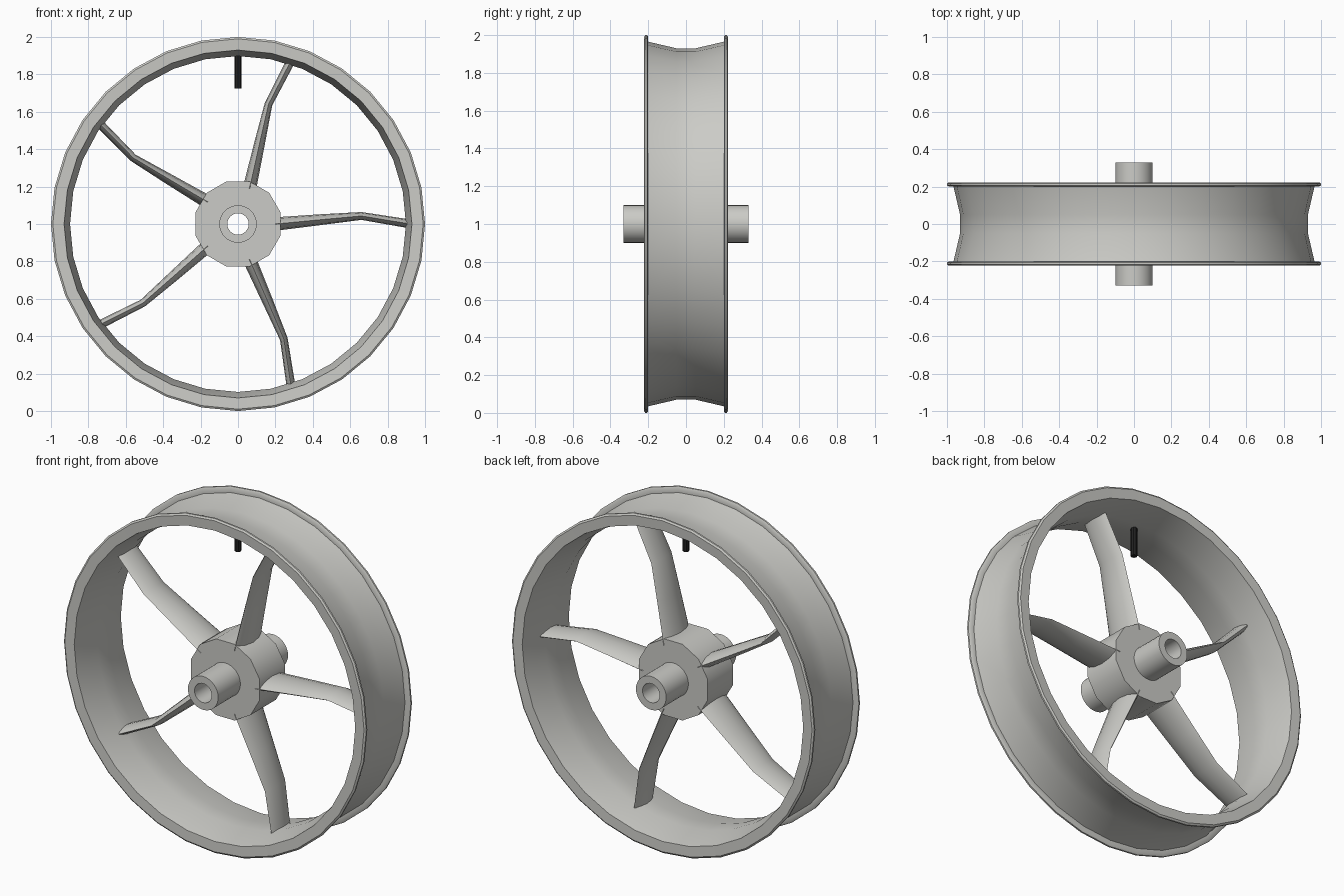
import bpy, bmesh
from math import pi, sin, cos, radians
from mathutils import Matrix, Vector

cube = bpy.data.objects.get("Cube")
if cube:
    bpy.data.objects.remove(cube, do_unlink=True)

CENTRE = Vector((0, 0, 1))


def material(name, colour):
    mat = bpy.data.materials.new(name)
    mat.use_nodes = True
    mat.diffuse_color = (*colour, 1)
    mat.node_tree.nodes["Principled BSDF"].inputs["Base Color"].default_value = (*colour, 1)
    return mat


metal = material("light grey metal", (0.6, 0.6, 0.57))
rubber = material("black rubber", (0.015, 0.015, 0.015))


def finish(name, bm, mat, angle=35):
    bmesh.ops.recalc_face_normals(bm, faces=bm.faces)
    mesh = bpy.data.meshes.new(name)
    bm.to_mesh(mesh)
    bm.free()
    mesh.materials.append(mat)
    obj = bpy.data.objects.new(name, mesh)
    bpy.context.collection.objects.link(obj)
    bpy.ops.object.select_all(action="DESELECT")
    obj.select_set(True)
    bpy.context.view_layer.objects.active = obj
    bpy.ops.object.shade_smooth_by_angle(angle=radians(angle))
    return obj


def bridge(bm, a, b):
    for i in range(len(a)):
        j = (i + 1) % len(a)
        bm.faces.new((a[i], a[j], b[j], b[i]))


def lathe(name, profile, sides, mat, turn=0.0, angle=35):
    """Spin a closed (radius, y) outline about the wheel axis."""
    bm = bmesh.new()
    rings = []
    for k in range(sides):
        t = 2 * pi * k / sides + turn
        rings.append([bm.verts.new(CENTRE + Vector((r * cos(t), y, r * sin(t))))
                      for r, y in profile])
    for k in range(sides):
        bridge(bm, rings[k], rings[(k + 1) % sides])
    return finish(name, bm, mat, angle)


# Rim: half outline from the outer channel over the lip to the inner wall, mirrored
half = [(0.93, 0.05), (0.965, 0.2), (0.99, 0.2), (1.0, 0.206), (1.0, 0.216),
        (0.99, 0.223), (0.93, 0.22), (0.898, 0.05)]
lathe("rim", half + [(r, -y) for r, y in reversed(half)], 32, metal)


def tube(name, inner, outer, depth, sides, turn=0.0, angle=35):
    return lathe(name, [(inner, -depth), (outer, -depth), (outer, depth), (inner, depth)],
                 sides, metal, turn, angle)


# Hub and hollow axle
tube("hub", 0.08, 0.236, 0.12, 12, pi / 12, 40)
tube("axle", 0.057, 0.1, 0.33, 32)

# Spokes: lens sections (distance out, sideways offset, half thickness, half depth)
STATIONS = [(0.2, 0.0, 0.036, 0.123), (0.44, 0.023, 0.029, 0.108),
            (0.66, 0.043, 0.021, 0.095), (0.91, 0.002, 0.024, 0.088)]
SECTION = 12
for n in range(5):
    bm = bmesh.new()
    rings = []
    for out, side, thick, depth in STATIONS:
        ring = []
        for k in range(SECTION):
            t = 2 * pi * k / SECTION
            bulge = sin(t) * abs(sin(t)) ** 0.6
            ring.append(bm.verts.new((out, depth * cos(t), side + thick * bulge)))
        rings.append(ring)
    for a, b in zip(rings, rings[1:]):
        bridge(bm, a, b)
    bm.faces.new(rings[0])
    bm.faces.new(rings[-1])
    place = Matrix.Translation(CENTRE) @ Matrix.Rotation(-2 * pi * n / 5, 4, "Y")
    bm.transform(place)
    finish(f"spoke_{n + 1}", bm, metal, 40)

# Valve stem hanging from the inside of the rim
bm = bmesh.new()
bmesh.ops.create_cone(bm, cap_ends=True, segments=8, radius1=0.018, radius2=0.018,
                      depth=0.18, matrix=Matrix.Translation((0, 0, 1.815)))
finish("valve_stem", bm, rubber)
